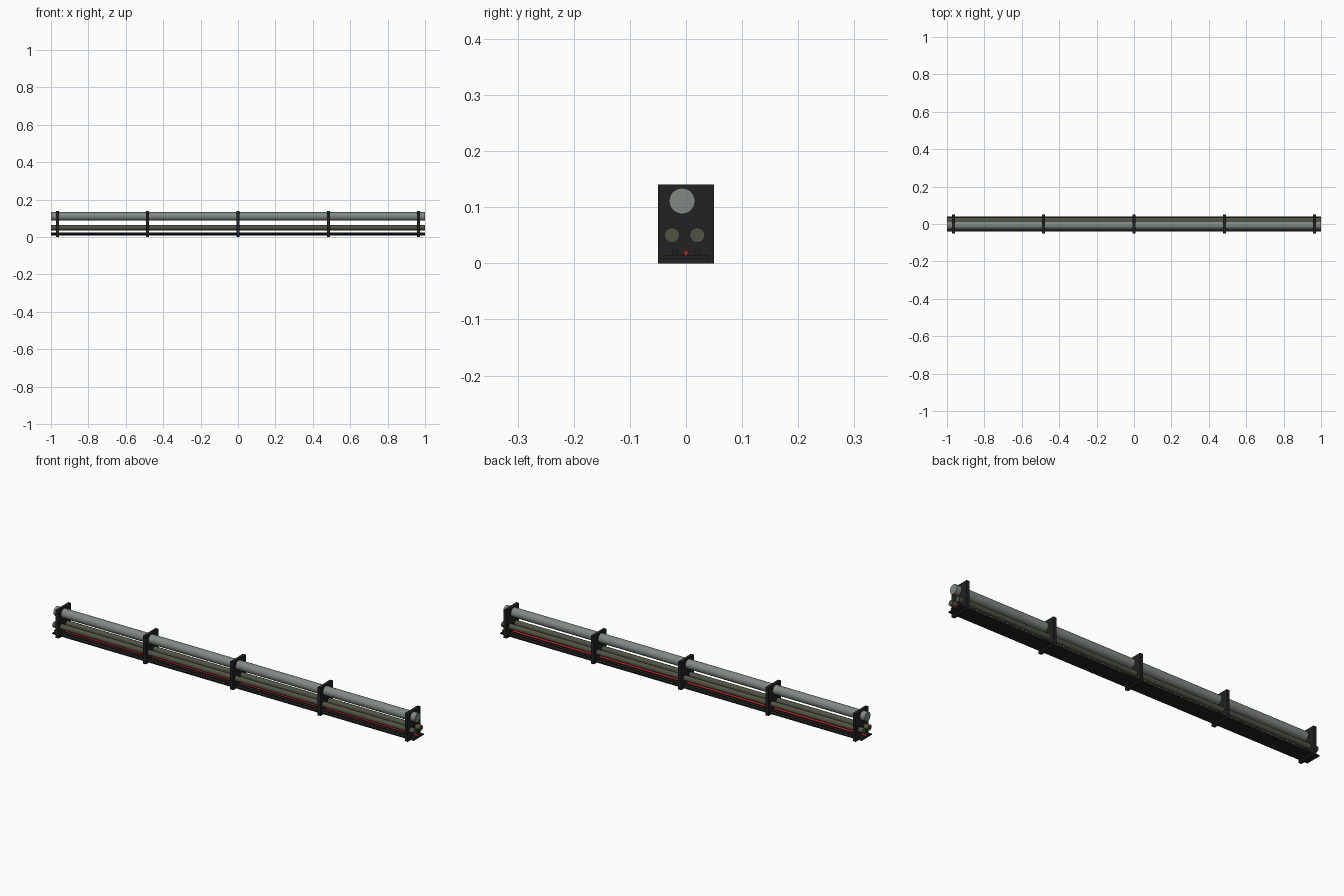
import bpy
import math

if "Cube" in bpy.data.objects:
    bpy.data.objects.remove(bpy.data.objects["Cube"], do_unlink=True)


def material(name, rgb):
    mat = bpy.data.materials.new(name)
    mat.use_nodes = True
    mat.diffuse_color = (*rgb, 1)
    mat.node_tree.nodes["Principled BSDF"].inputs["Base Color"].default_value = (*rgb, 1)
    return mat


grey = material("pale grey", (0.22, 0.25, 0.23))
olive = material("olive grey", (0.08, 0.085, 0.058))
black = material("black", (0.016, 0.016, 0.016))
red = material("red", (0.4, 0.015, 0.015))


def box(name, location, size, mat):
    bpy.ops.mesh.primitive_cube_add(size=1, location=location)
    obj = bpy.context.object
    obj.name = name
    obj.scale = size
    bpy.ops.object.transform_apply(location=False, rotation=False, scale=True)
    obj.data.materials.append(mat)


def pipe(name, y, z, radius, mat, sides=32):
    bpy.ops.mesh.primitive_cylinder_add(vertices=sides, radius=radius, depth=2,
                                        location=(0, y, z), rotation=(0, math.pi / 2, 0))
    obj = bpy.context.object
    obj.name = name
    obj.data.materials.append(mat)
    bpy.ops.object.shade_smooth_by_angle(angle=math.radians(40))


# Pipes running the full length
pipe("main_pipe", -0.007, 0.111, 0.023, grey)
pipe("front_small_pipe", -0.025, 0.05, 0.0135, olive)
pipe("back_small_pipe", 0.02, 0.05, 0.0135, olive)

# Cable tray and the cables lying on it
box("cable_tray", (0, 0, 0.011), (2, 0.08, 0.006), black)
pipe("front_cable", -0.02, 0.019, 0.005, black, 16)
pipe("back_cable", 0.02, 0.019, 0.005, black, 16)
pipe("red_cable", 0, 0.019, 0.005, red, 16)

# Evenly spaced support plates
for i in range(5):
    box(f"support_plate_{i + 1}", ((i - 2) * 0.483, 0, 0.07), (0.016, 0.1, 0.14), black)
